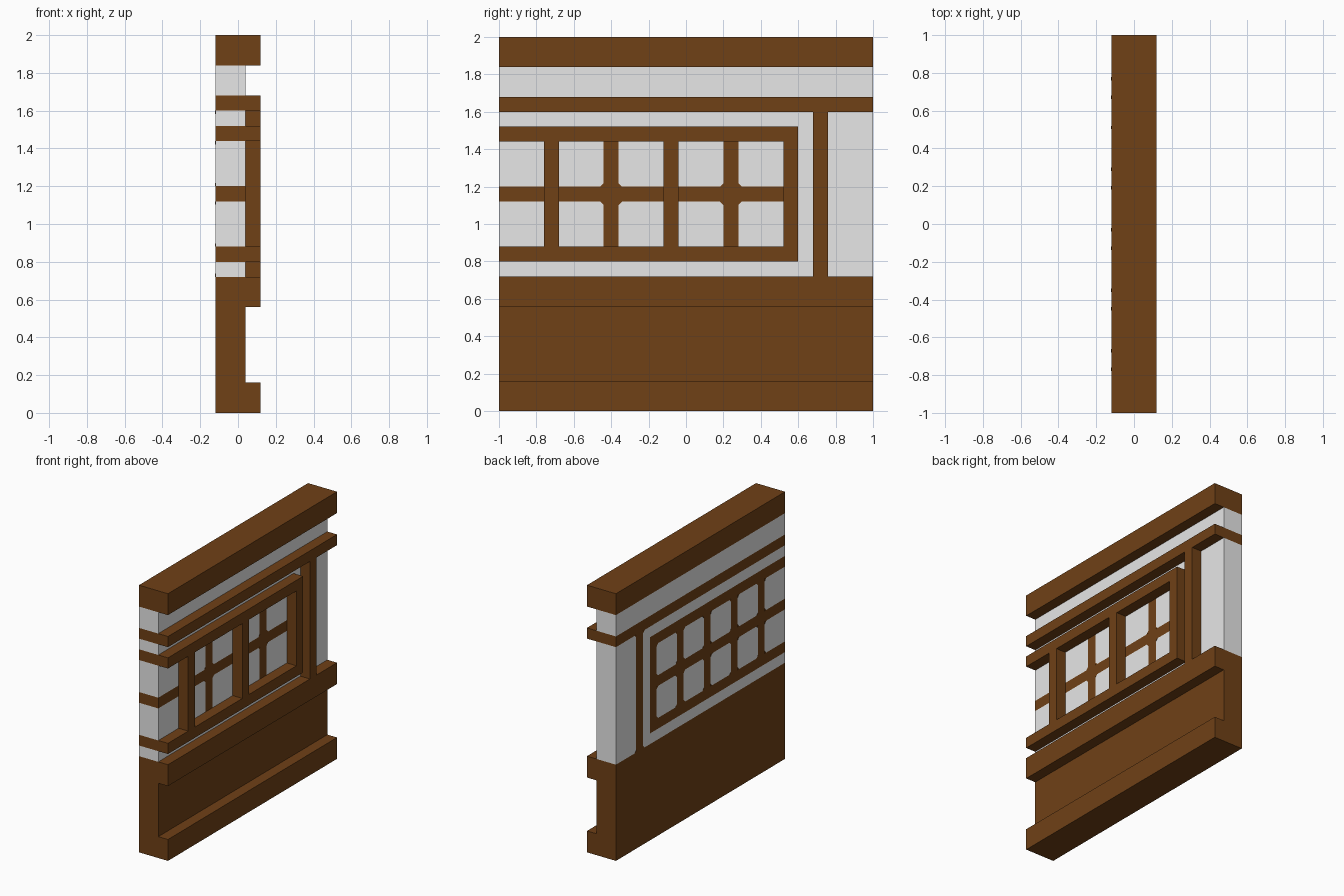
import bpy, bmesh

if "Cube" in bpy.data.objects:
    bpy.data.objects.remove(bpy.data.objects["Cube"], do_unlink=True)

BACK, WALL, FRONT = -0.12, 0.04, 0.12


def material(name, rgb):
    m = bpy.data.materials.new(name)
    m.use_nodes = True
    m.diffuse_color = (*rgb, 1)
    m.node_tree.nodes["Principled BSDF"].inputs["Base Color"].default_value = (*rgb, 1)
    return m


wood = material("dark wood", (0.16, 0.052, 0.008))
plaster = material("pale plaster", (0.8, 0.8, 0.8))


def prism(name, outline, x0, x1, mat):
    """Extrude a (y, z) outline from x0 to x1."""
    bm = bmesh.new()
    face = bm.faces.new([bm.verts.new((x0, y, z)) for y, z in outline])
    ext = bmesh.ops.extrude_face_region(bm, geom=[face])
    verts = [v for v in ext["geom"] if isinstance(v, bmesh.types.BMVert)]
    bmesh.ops.translate(bm, verts=verts, vec=(x1 - x0, 0, 0))
    bmesh.ops.recalc_face_normals(bm, faces=bm.faces)
    me = bpy.data.meshes.new(name)
    bm.to_mesh(me)
    bm.free()
    me.materials.append(mat)
    ob = bpy.data.objects.new(name, me)
    bpy.context.collection.objects.link(ob)
    return ob


def bar(name, y0, y1, z0, z1, x1=FRONT, mat=wood):
    return prism(name, [(y0, z0), (y1, z0), (y1, z1), (y0, z1)], BACK, x1, mat)


def fillet(y, z, dy, dz, front=False):
    """Small triangular plate that softens a panel corner."""
    s = 0.018
    x0, x1 = (WALL, WALL + 0.001) if front else (BACK - 0.001, BACK)
    prism("corner_fillet", [(y, z), (y + dy * s, z), (y, z + dz * s)], x0, x1, wood)


# Wainscot: one solid with a recessed front panel
base = bar("wainscot_panel", -1, 1, 0, 0.72, WALL)
for name, z0, z1 in (("skirting_board", 0, 0.16), ("dado_rail", 0.56, 0.72)):
    prism(name, [(-1, z0), (1, z0), (1, z1), (-1, z1)], WALL, FRONT, wood)

# Long horizontal beams and the upright post
bar("top_beam", -1, 1, 1.84, 2)
bar("upper_rail", -1, 1, 1.6, 1.68)
bar("wall_post", 0.68, 0.76, 0.72, 1.6)

# Plaster fields
bar("upper_plaster", -1, 1, 1.68, 1.84, WALL, plaster)
bar("side_plaster", 0.76, 1, 0.72, 1.6, WALL, plaster)
prism("window_surround_plaster",
      [(-1, 0.72), (0.68, 0.72), (0.68, 1.6), (-1, 1.6),
       (-1, 1.52), (0.6, 1.52), (0.6, 0.8), (-1, 0.8)], BACK, WALL, plaster)
for y, dy in ((0.68, -1), (0.76, 1)):
    fillet(y, 0.72, dy, 1)
    fillet(y, 1.6, dy, -1)

# Window frame, open at the front end of the wall
bar("window_sill", -1, 0.6, 0.8, 0.88)
bar("window_head", -1, 0.6, 1.44, 1.52)
bar("window_jamb", 0.52, 0.6, 0.88, 1.44)

# Heavy mullions stand proud, thin ones lie flush with the panes
mullions = ((-0.76, FRONT), (-0.44, WALL), (-0.12, FRONT), (0.2, WALL))
for y, x1 in mullions:
    bar("heavy_mullion" if x1 == FRONT else "thin_mullion", y, y + 0.08, 0.88, 1.44, x1)

# Panes, muntins and softened corners
edges = [-1] + [e for y, _ in mullions for e in (y, y + 0.08)] + [0.52]
thin = [e for y, x1 in mullions if x1 == WALL for e in (y, y + 0.08)]
for y0, y1 in zip(edges[::2], edges[1::2]):
    bar("muntin", y0, y1, 1.12, 1.2, WALL)
    for z0, z1 in ((0.88, 1.12), (1.2, 1.44)):
        bar("window_pane", y0, y1, z0, z1, WALL, plaster)
        for y, dy in ((y0, 1), (y1, -1)):
            if y == -1:
                continue
            fillet(y, z0, dy, 1)
            fillet(y, z1, dy, -1)
            if y in thin:
                z, dz = (z1, -1) if z1 == 1.12 else (z0, 1)
                fillet(y, z, dy, dz, True)
